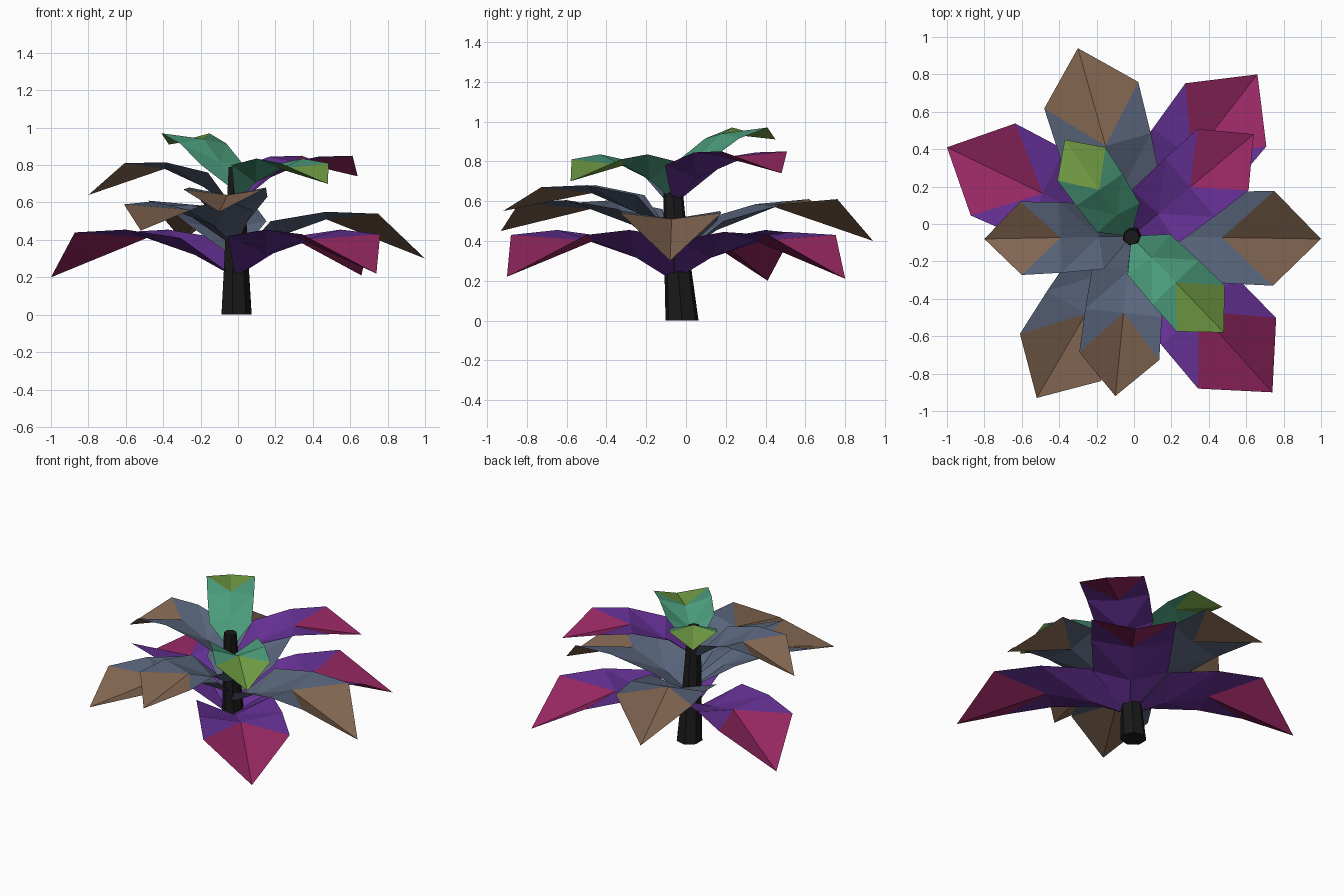
import bpy, bmesh, math
from mathutils import Vector

if "Cube" in bpy.data.objects:
    bpy.data.objects.remove(bpy.data.objects["Cube"])


def material(name, rgb):
    m = bpy.data.materials.new(name)
    m.diffuse_color = (*rgb, 1)
    m.use_nodes = True
    m.node_tree.nodes["Principled BSDF"].inputs["Base Color"].default_value = m.diffuse_color
    return m


def add_object(name, bm, mats):
    me = bpy.data.meshes.new(name)
    bm.to_mesh(me)
    bm.free()
    for m in mats:
        me.materials.append(m)
    ob = bpy.data.objects.new(name, me)
    bpy.context.collection.objects.link(ob)


# Colours: inner blade, tip
purple = [material("purple_blade", (0.13, 0.03, 0.30)), material("red_tip", (0.30, 0.02, 0.12))]
olive = [material("olive_blade", (0.10, 0.13, 0.20)), material("orange_tip", (0.22, 0.13, 0.08))]
green = [material("green_blade", (0.07, 0.33, 0.20)), material("lime_tip", (0.17, 0.35, 0.06))]
bark = material("bark", (0.01, 0.01, 0.01))

# Tapered, slightly leaning seven-sided stem: (y centre, z, radius)
bm = bmesh.new()
N = 7
rings = []
for cy, z, r in [(-0.02, 0, 0.085), (-0.04, 0.25, 0.07), (-0.06, 0.55, 0.055), (-0.07, 0.79, 0.042)]:
    rings.append([bm.verts.new((-0.012 + r * math.cos(2 * math.pi * i / N),
                                cy + r * math.sin(2 * math.pi * i / N), z)) for i in range(N)])
for a, b in zip(rings, rings[1:]):
    for i in range(N):
        j = (i + 1) % N
        bm.faces.new((a[i], a[j], b[j], b[i]))
bm.faces.new(rings[0][::-1])
bm.faces.new(rings[-1])
add_object("stem", bm, [bark])


def leaf(name, tip, base_z, near_z, corner_z, mats):
    """V-folded, drooping leaf running from the stem to its tip."""
    root = Vector((-0.015, -0.065, 0))
    axis = Vector((tip[0], tip[1], 0)) - root
    side = Vector((-axis.y, axis.x, 0))
    bm = bmesh.new()

    def point(t, w, z):
        p = root + axis * t + side * w
        return bm.verts.new((p.x, p.y, z))

    rib = [point(0, 0, base_z),
           point(0.22, 0, base_z + 0.5 * (corner_z - base_z)),
           point(0.48, 0, corner_z - 0.03)]
    end = point(1, 0, tip[2])
    for s in (-1, 1):
        edge = [point(0.19, 0.22 * s, near_z),
                point(0.48, 0.24 * s, (near_z + corner_z) / 2 + 0.03),
                point(0.75, 0.25 * s, corner_z)]
        faces = [(rib[0], edge[0], rib[1]),
                 (rib[1], edge[0], edge[1]), (rib[1], edge[1], rib[2]),
                 (rib[2], edge[1], edge[2]), (rib[2], edge[2], end)]
        for k, f in enumerate(faces):
            face = bm.faces.new(f if s < 0 else f[::-1])
            face.material_index = int(k == 4)
    add_object(name, bm, mats)


# Leaves from bottom to top: tip, base height, inner edge height, corner height
leaves = [
    ("lower_leaf_left", (-1.0, 0.41, 0.20), 0.20, 0.41, 0.44, purple),
    ("lower_leaf_front", (0.74, -0.90, 0.22), 0.20, 0.42, 0.43, purple),
    ("lower_leaf_back", (0.66, 0.80, 0.21), 0.20, 0.40, 0.43, purple),
    ("middle_leaf_right", (1.0, -0.08, 0.30), 0.29, 0.50, 0.54, olive),
    ("middle_leaf_back", (-0.30, 0.94, 0.40), 0.30, 0.50, 0.61, olive),
    ("middle_leaf_left", (-0.52, -0.93, 0.45), 0.36, 0.56, 0.59, olive),
    ("middle_leaf_front", (-0.10, -0.92, 0.55), 0.42, 0.63, 0.67, olive),
    ("upper_leaf_left", (-0.80, -0.08, 0.64), 0.56, 0.76, 0.81, olive),
    ("upper_leaf_back", (0.64, 0.48, 0.74), 0.58, 0.78, 0.85, purple),
    ("top_leaf_front", (0.48, -0.58, 0.70), 0.60, 0.80, 0.81, green),
    ("top_leaf_back", (-0.37, 0.45, 0.91), 0.66, 0.80, 0.97, green),
]
for args in leaves:
    leaf(*args)
